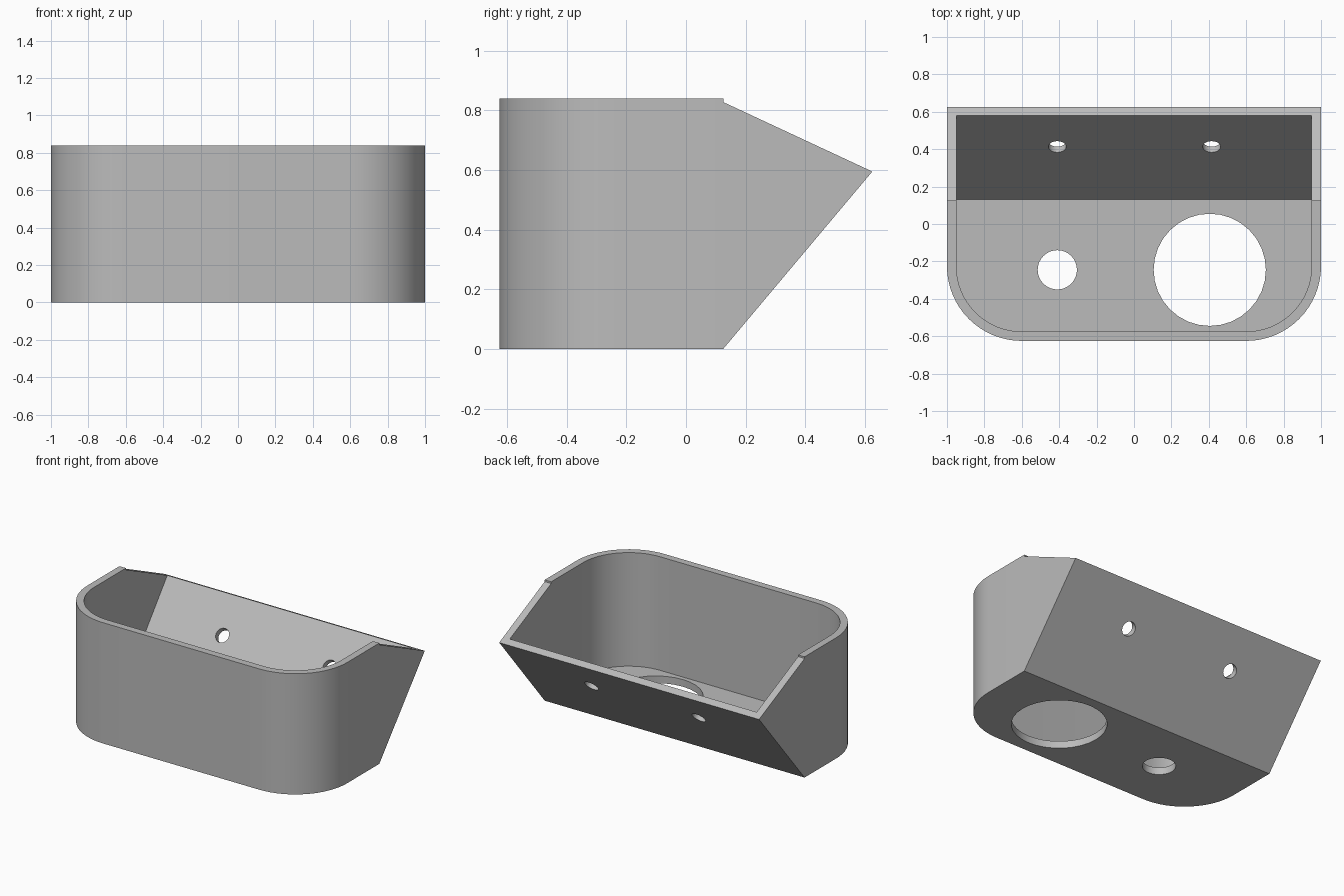
import bpy, bmesh, math
from mathutils import Vector

old = bpy.data.objects.get("Cube")
if old:
    bpy.data.objects.remove(old, do_unlink=True)

grey = bpy.data.materials.new("plain grey")
grey.use_nodes = True
colour = (0.5, 0.5, 0.5, 1)
grey.diffuse_color = colour
grey.node_tree.nodes["Principled BSDF"].inputs["Base Color"].default_value = colour


def prism(name, points, direction):
    """Closed solid swept from a flat outline."""
    bm = bmesh.new()
    face = bm.faces.new([bm.verts.new(p) for p in points])
    swept = bmesh.ops.extrude_face_region(bm, geom=[face])
    verts = [v for v in swept["geom"] if isinstance(v, bmesh.types.BMVert)]
    bmesh.ops.translate(bm, verts=verts, vec=direction)
    bmesh.ops.recalc_face_normals(bm, faces=bm.faces)
    mesh = bpy.data.meshes.new(name)
    bm.to_mesh(mesh)
    bm.free()
    mesh.materials.append(grey)
    ob = bpy.data.objects.new(name, mesh)
    bpy.context.collection.objects.link(ob)
    return ob


def combine(target, tool, operation):
    """Apply a boolean and discard its tool."""
    mod = target.modifiers.new("cut", "BOOLEAN")
    mod.object, mod.operation, mod.solver = tool, operation, "EXACT"
    bpy.context.view_layer.objects.active = target
    bpy.ops.object.modifier_apply(modifier=mod.name)
    bpy.data.objects.remove(tool, do_unlink=True)


def rounded_solid(name, half_width, front, radius, profile):
    """Footprint with rounded front corners, limited by a side profile."""
    steps = 16
    outline = [(half_width, 0.8, -0.2), (-half_width, 0.8, -0.2)]
    for side, start in ((-1, math.pi), (1, 1.5 * math.pi)):
        for i in range(steps + 1):
            a = start + i / steps * math.pi / 2
            outline.append((side * (half_width - radius) + radius * math.cos(a),
                            front + radius + radius * math.sin(a), -0.2))
    solid = prism(name, outline, (0, 0, 1.5))
    side = prism("side_profile", [(-1.5, y, z) for y, z in profile], (3, 0, 0))
    combine(solid, side, "INTERSECT")
    return solid


def drill(target, centre, radius, axis, segments):
    """Round hole through a wall."""
    axis = Vector(axis).normalized()
    u = Vector((1, 0, 0))
    v = axis.cross(u)
    ring = []
    for i in range(segments):
        a = 2 * math.pi * i / segments
        ring.append(Vector(centre) - axis * 0.12
                    + (u * math.cos(a) + v * math.sin(a)) * radius)
    combine(target, prism("hole_cutter", ring, axis * 0.24), "DIFFERENCE")


# Outer shell with sloping back
bin_body = rounded_solid("open_bin", 1, -0.625, 0.4, [
    (-1, 0), (0.125, 0), (0.625, 0.595), (0.125, 0.828), (0.125, 0.84), (-1, 0.84)])

# Hollow interior
cavity = rounded_solid("cavity", 0.95, -0.575, 0.35, [
    (-1, 0.05), (0.13, 0.05), (0.58, 0.616), (0.78, 0.868), (0.78, 1), (-1, 1)])
combine(bin_body, cavity, "DIFFERENCE")

# Floor openings and mounting holes
drill(bin_body, (-0.41, -0.245, 0), 0.105, (0, 0, 1), 32)
drill(bin_body, (0.405, -0.245, 0), 0.3, (0, 0, 1), 32)
for x in (-0.41, 0.415):
    drill(bin_body, (x, 0.413, 0.406), 0.048, (0, 0.595, -0.5), 24)

bpy.ops.object.select_all(action="DESELECT")
bin_body.select_set(True)
bpy.context.view_layer.objects.active = bin_body
bpy.ops.object.shade_smooth_by_angle(angle=math.radians(30))
